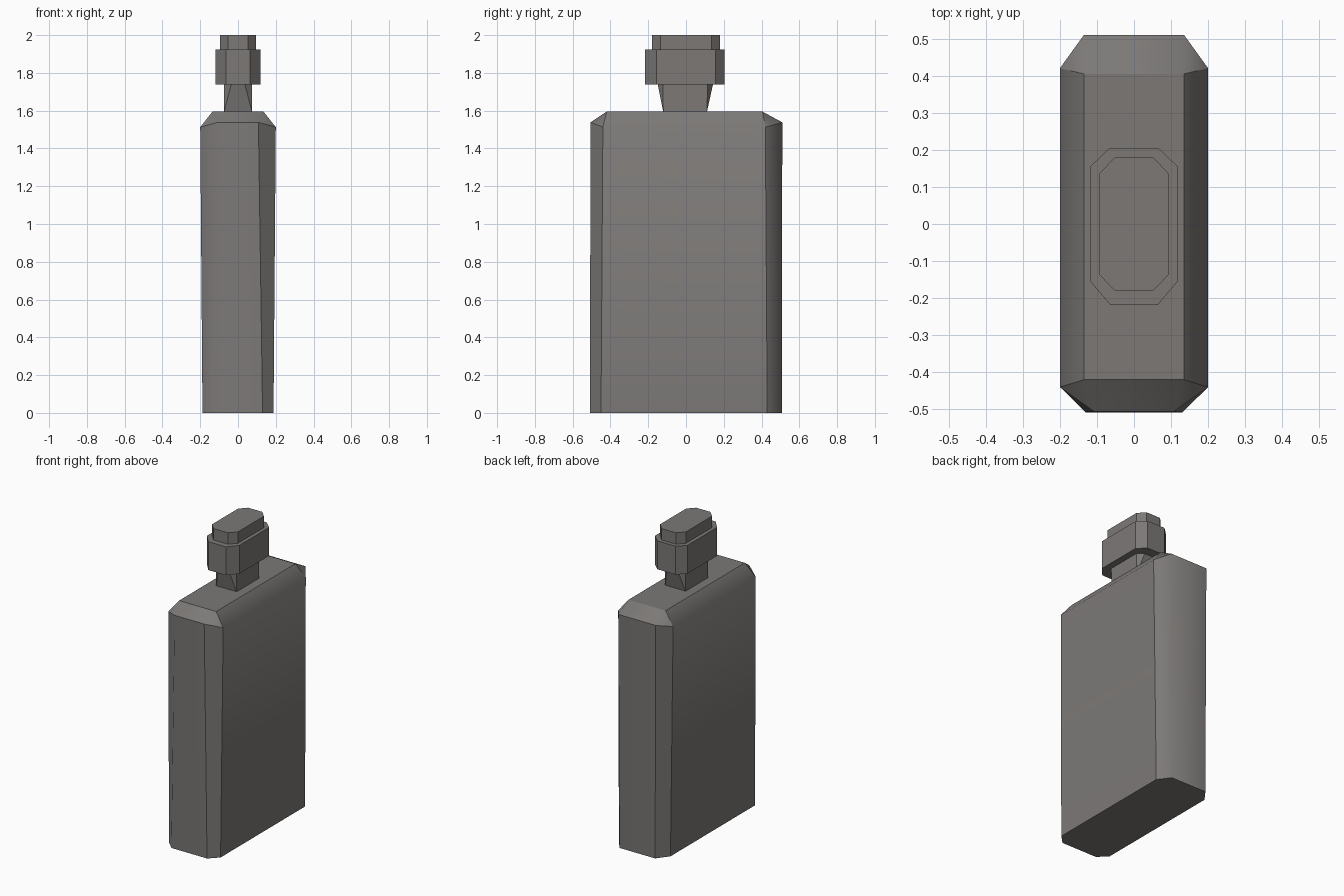
import bpy, bmesh

if "Cube" in bpy.data.objects:
    bpy.data.objects.remove(bpy.data.objects["Cube"])

# Dark warm grey for all parts
dark = bpy.data.materials.new("dark_grey")
dark.diffuse_color = (0.2, 0.19, 0.183, 1)
dark.use_nodes = True
dark.node_tree.nodes["Principled BSDF"].inputs["Base Color"].default_value = dark.diffuse_color


def ring(bm, points):
    """Corner list for the +x half (front to back), mirrored to a closed ring."""
    right = [bm.verts.new(p) for p in points]
    left = [bm.verts.new((-x, y, z)) for x, y, z in reversed(points)]
    return right + left


def octagon(xf, xb, xs, yf, ysf, ysb, yb, z_end, z_side=None):
    """Half of a chamfered rectangle: front, two side corners, back."""
    zs = z_end if z_side is None else z_side
    return [(xf, yf, z_end), (xs, ysf, zs), (xs, ysb, zs), (xb, yb, z_end)]


def finish(bm, name):
    bmesh.ops.recalc_face_normals(bm, faces=bm.faces[:])
    mesh = bpy.data.meshes.new(name)
    bm.to_mesh(mesh)
    bm.free()
    mesh.materials.append(dark)
    obj = bpy.data.objects.new(name, mesh)
    bpy.context.collection.objects.link(obj)
    return obj


def bridge(bm, a, b):
    n = len(a)
    for i in range(n):
        j = (i + 1) % n
        bm.faces.new((a[i], a[j], b[j], b[i]))


def prism(name, points, z0, z1):
    bm = bmesh.new()
    rings = [ring(bm, [(x, y, z) for x, y in points]) for z in (z0, z1)]
    bridge(bm, *rings)
    for r in rings:
        bm.faces.new(r)
    return finish(bm, name)


# Body: octagonal sides, slightly tapered, closing to a rectangular top
bm = bmesh.new()
base = ring(bm, octagon(0.13, 0.13, 0.188, -0.508, -0.45, 0.43, 0.507, 0))
rim = ring(bm, octagon(0.108, 0.135, 0.2, -0.506, -0.44, 0.42, 0.51, 1.538, 1.513))
top = ring(bm, [(0.135, -0.42, 1.595), (0.135, 0.405, 1.595)])
bridge(bm, base, rim)
bm.faces.new(base)
bm.faces.new(top)
soft = []
for i in range(4):
    # Shoulder slopes between the corners, then the corner triangles
    k = (2 * i + 1) % 8
    a, b = top[i], top[(i + 1) % 4]
    bm.faces.new((a, b, rim[k + 1 if i % 2 == 0 else (k + 2) % 8],
                  rim[k if i % 2 == 0 else (k - 0)])) if i % 2 == 0 else \
        bm.faces.new((a, b, rim[(k + 1) % 8], rim[k]))
for i, (side, end) in enumerate(((1, 0), (2, 3), (5, 4), (6, 7))):
    bm.faces.new((top[i], rim[side], rim[end]))
    soft.append((top[i], rim[end]))
# Softly shaded edges: side shoulders, front left and back right corners
soft += [(rim[1], rim[2]), (rim[5], rim[6]), (base[7], rim[7]), (base[3], rim[3])]
for f in bm.faces:
    f.smooth = True
for e in bm.edges:
    e.smooth = False
for a, b in soft:
    bm.edges.get((a, b)).smooth = True
finish(bm, "bottle_body")

# Neck: rectangular foot flaring to an octagon with triangular corners
bm = bmesh.new()
foot = ring(bm, [(0.075, -0.12, 1.59), (0.075, 0.11, 1.59)])
lip = ring(bm, octagon(0.036, 0.036, 0.075, -0.15, -0.122, 0.115, 0.143, 1.74))
for i in range(4):
    k = 2 * i + 1
    a, b = foot[i], foot[(i + 1) % 4]
    bm.faces.new((a, b, lip[(k + 1) % 8], lip[k]))
    bm.faces.new((a, lip[k], lip[k - 1]))
bm.faces.new(foot)
bm.faces.new(lip)
finish(bm, "neck")

# Stopper: wide collar and smaller cap
prism("collar", [(0.064, -0.218), (0.118, -0.155), (0.118, 0.155), (0.066, 0.205)], 1.738, 1.925)
prism("cap", [(0.052, -0.18), (0.094, -0.136), (0.094, 0.135), (0.052, 0.18)], 1.925, 2.0)
